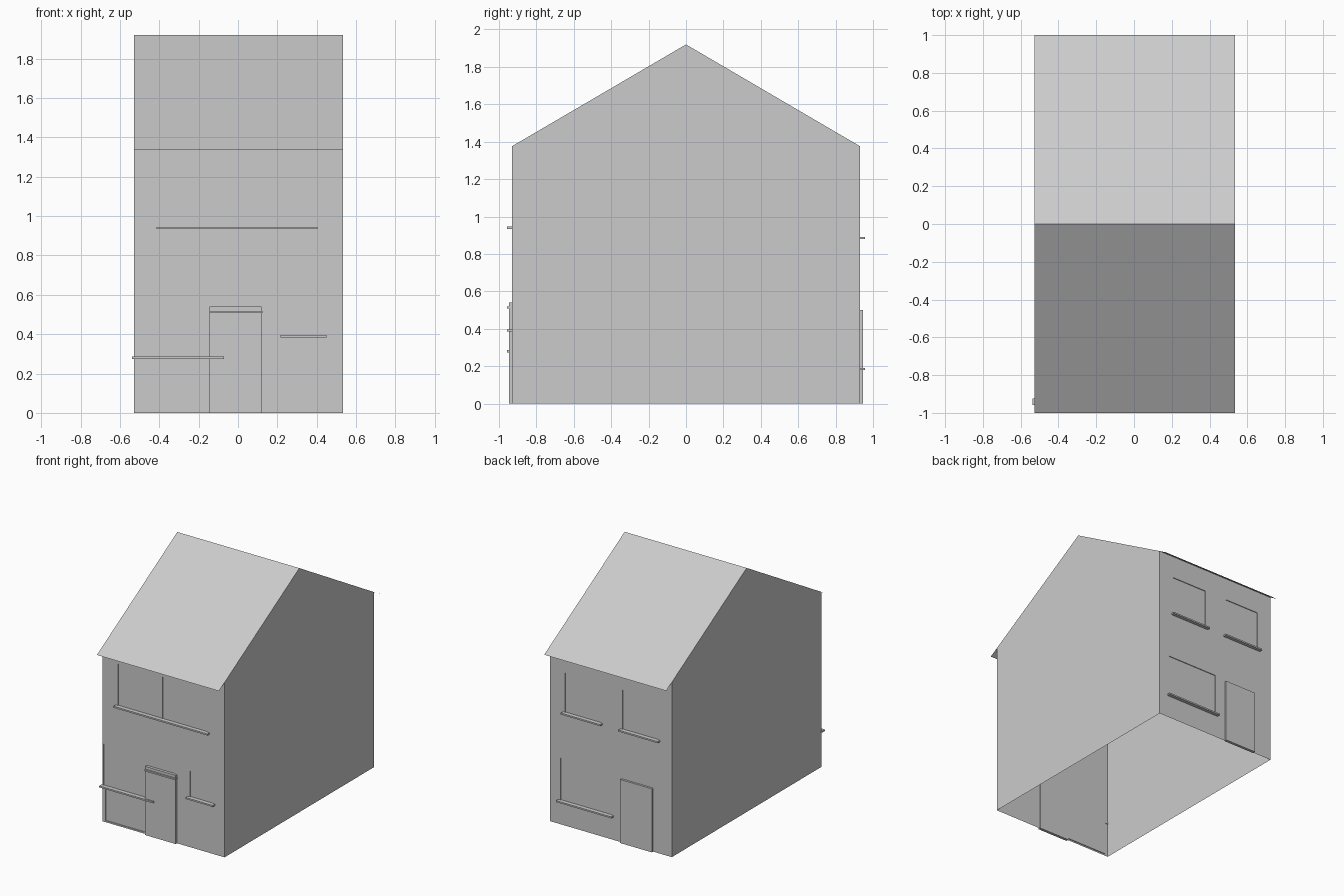
import bpy, bmesh

if "Cube" in bpy.data.objects:
    bpy.data.objects.remove(bpy.data.objects["Cube"])

X0, X1 = -0.528, 0.534          # side walls
YW, RIDGE, EAVE = 0.93, 1.92, 1.335
WALL_TOP = RIDGE - (RIDGE - EAVE) * YW
RECESS = 0.006


def mesh_object(name, quads):
    """Build an object from a list of polygons, merging shared corners."""
    bm = bmesh.new()
    for q in quads:
        bm.faces.new([bm.verts.new(p) for p in q])
    bmesh.ops.remove_doubles(bm, verts=bm.verts, dist=1e-5)
    me = bpy.data.meshes.new(name)
    bm.to_mesh(me)
    bm.free()
    ob = bpy.data.objects.new(name, me)
    bpy.context.collection.objects.link(ob)
    return ob


def box(name, x0, x1, y0, y1, z0, z1):
    bm = bmesh.new()
    bmesh.ops.create_cube(bm, size=1)
    for v in bm.verts:
        v.co = (x1 if v.co.x > 0 else x0, y1 if v.co.y > 0 else y0, z1 if v.co.z > 0 else z0)
    me = bpy.data.meshes.new(name)
    bm.to_mesh(me)
    bm.free()
    bpy.context.collection.objects.link(bpy.data.objects.new(name, me))


def wall(name, s, openings):
    """Wall at y = s*YW with shallow recessed panels (x0, x1, z0, z1)."""
    xs = sorted({X0, X1} | {v for o in openings for v in o[:2]})
    zs = sorted({0.0, WALL_TOP} | {v for o in openings for v in o[2:]})

    def depth(i, k):
        cx, cz = (xs[i] + xs[i + 1]) / 2, (zs[k] + zs[k + 1]) / 2
        inside = any(o[0] < cx < o[1] and o[2] < cz < o[3] for o in openings)
        return s * (YW - RECESS * inside)

    quads = []

    def add(q, flip):
        quads.append(q[::-1] if flip else q)

    nx, nz = len(xs) - 1, len(zs) - 1
    for i in range(nx):
        for k in range(nz):
            a, b, c, d, y = xs[i], xs[i + 1], zs[k], zs[k + 1], depth(i, k)
            add([(a, y, c), (b, y, c), (b, y, d), (a, y, d)], s > 0)
            if i + 1 < nx and depth(i + 1, k) != y:      # side reveal
                w = depth(i + 1, k)
                add([(b, y, c), (b, w, c), (b, w, d), (b, y, d)], s > 0)
            if k + 1 < nz and depth(i, k + 1) != y:      # head or sill reveal
                w = depth(i, k + 1)
                add([(a, y, d), (b, y, d), (b, w, d), (a, w, d)], s > 0)
    mesh_object(name, quads)


def sill(name, s, x0, x1, z):
    y0, y1 = sorted((s * (YW - RECESS), s * 0.957))
    box(name, x0, x1, y0, y1, z - 0.006, z + 0.006)


# Front and back walls with recessed windows
wall("front_wall", -1, [
    (-0.395, -0.015, 0.94, 1.275), (-0.005, 0.38, 0.94, 1.275),
    (0.235, 0.43, 0.39, 0.60), (-0.52, 0.10, 0.28, 0.61), (-0.50, -0.145, 0.012, 0.28)])
wall("back_wall", 1, [
    (0.095, 0.40, 0.885, 1.20), (-0.405, -0.10, 0.885, 1.20), (0.0, 0.44, 0.185, 0.52)])

# Gable walls (the base is open)
profile = [(-YW, 0), (YW, 0), (YW, WALL_TOP), (0, RIDGE), (-YW, WALL_TOP)]
mesh_object("right_gable", [[(X1, y, z) for y, z in profile]])
mesh_object("left_gable", [[(X0, y, z) for y, z in reversed(profile)]])

# Thin roof with overhanging eaves
mesh_object("roof", [
    [(X0, -1, EAVE), (X1, -1, EAVE), (X1, 0, RIDGE), (X0, 0, RIDGE)],
    [(X0, 0, RIDGE), (X1, 0, RIDGE), (X1, 1, EAVE), (X0, 1, EAVE)]])

# Doors
box("front_door", -0.145, 0.12, -0.946, -YW + RECESS, 0, 0.54)
box("back_door", -0.365, -0.09, YW - RECESS, 0.946, 0, 0.50)

# Window and door sills
sill("front_upper_sill", -1, -0.415, 0.405, 0.94)
sill("front_small_sill", -1, 0.215, 0.45, 0.39)
sill("front_large_sill", -1, -0.538, -0.07, 0.28)
sill("front_door_sill", -1, -0.145, 0.125, 0.513)
sill("back_upper_sill_a", 1, 0.075, 0.42, 0.885)
sill("back_upper_sill_b", 1, -0.425, -0.08, 0.885)
sill("back_lower_sill", 1, -0.02, 0.46, 0.185)
